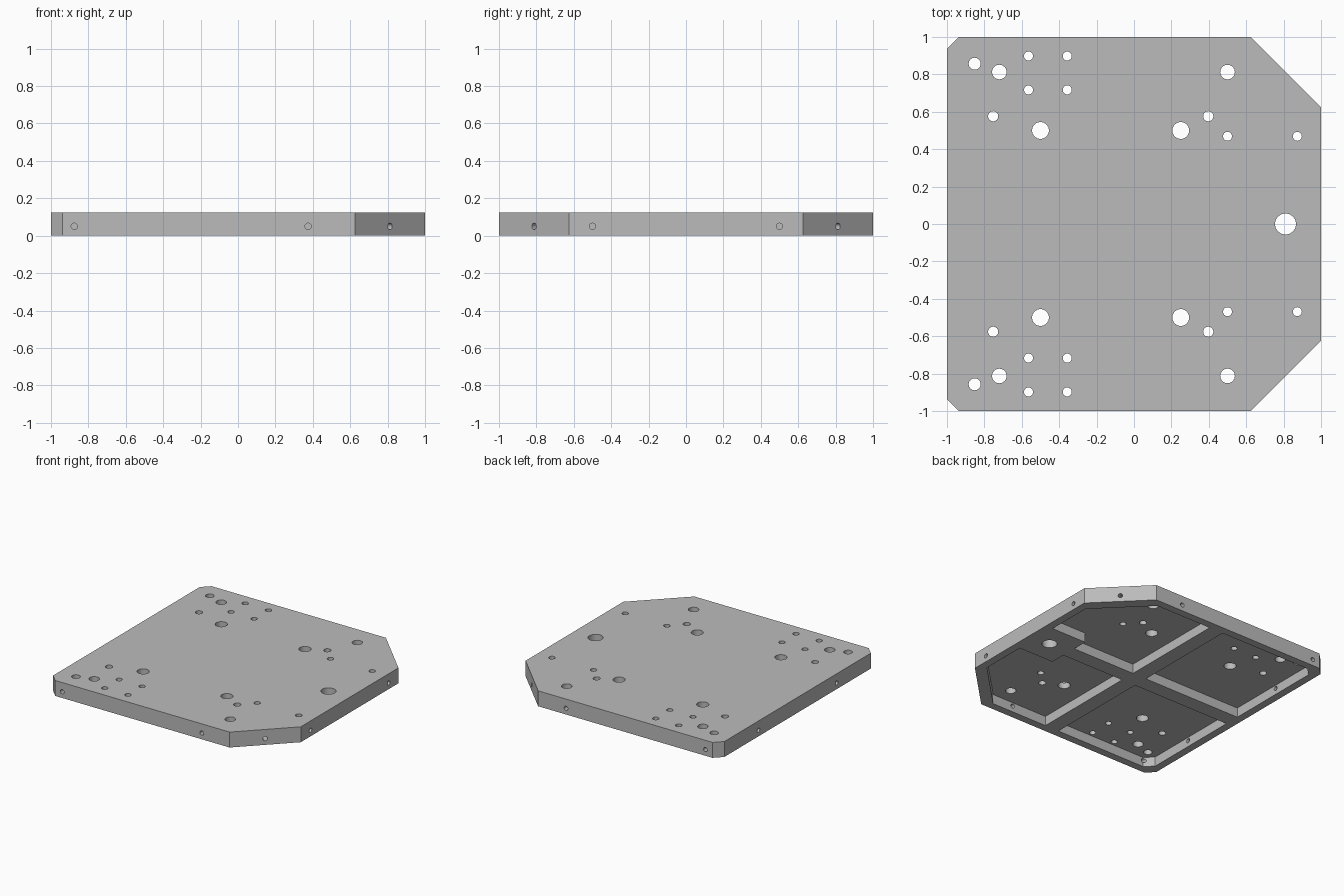
import bpy, bmesh
from math import radians
from mathutils import Vector, Matrix

if "Cube" in bpy.data.objects:
    bpy.data.objects.remove(bpy.data.objects["Cube"], do_unlink=True)

HEIGHT = 0.125      # full plate height
POCKET = 0.077      # depth of the underside pockets
RIM = 0.0625        # rim width and half the rib width
BIG, SMALL = 0.375, 0.0625   # corner chamfers


def prism(bm, outline, z0, z1):
    """Extrude a closed xy outline between two heights."""
    face = bm.faces.new([bm.verts.new((x, y, z0)) for x, y in outline])
    top = bmesh.ops.extrude_face_region(bm, geom=[face])["geom"]
    verts = [v for v in top if isinstance(v, bmesh.types.BMVert)]
    bmesh.ops.translate(bm, verts=verts, vec=(0, 0, z1 - z0))


def drill(bm, centre, axis, radius, length):
    """Add a cylinder along the given axis."""
    turn = Vector(axis).to_track_quat('Z', 'Y').to_matrix().to_4x4()
    bmesh.ops.create_cone(bm, cap_ends=True, segments=32, radius1=radius,
                          radius2=radius, depth=length,
                          matrix=Matrix.Translation(centre) @ turn)


def finish(bm, name):
    bmesh.ops.recalc_face_normals(bm, faces=bm.faces[:])
    mesh = bpy.data.meshes.new(name)
    bm.to_mesh(mesh)
    bm.free()
    obj = bpy.data.objects.new(name, mesh)
    bpy.context.collection.objects.link(obj)
    return obj


# Plate with two large and two small corner chamfers
half = [(1, 0), (1, 1 - BIG), (1 - BIG, 1), (SMALL - 1, 1), (-1, 1 - SMALL)]
bm = bmesh.new()
prism(bm, half[1:] + [(x, -y) for x, y in reversed(half[1:])], 0, HEIGHT)
plate = finish(bm, "base_plate")

# Pockets in the underside, leaving a rim, cross ribs and a block at the large hole
edge = 1 - RIM
block_x, block_y = 0.625, 0.1875
left_pocket = [(RIM, RIM), (block_x, RIM), (block_x, block_y), (edge, block_y),
               (edge, edge - BIG), (edge - BIG, edge), (RIM, edge)]
right_pocket = [(-RIM, RIM), (-RIM, edge), (SMALL - edge, edge),
                (-edge, edge - SMALL), (-edge, RIM)]
bm = bmesh.new()
for outline in (left_pocket, right_pocket):
    for side in (1, -1):
        prism(bm, [(x, side * y) for x, y in outline], -0.1, POCKET)
pockets = finish(bm, "pocket_cutter")

# Vertical holes, mirrored front to back, grouped by radius
holes = {
    0.024: [(-0.564, 0.898), (-0.357, 0.898), (-0.564, 0.717), (-0.357, 0.717),
            (0.5, 0.469), (0.873, 0.469)],
    0.027: [(-0.753, 0.576), (0.397, 0.576)],
    0.032: [(-0.852, 0.857)],
    0.039: [(-0.72, 0.8125), (0.5, 0.8125)],
    0.045: [(-0.5, 0.5), (0.25, 0.5)],
}
bm = bmesh.new()
for radius, spots in holes.items():
    for x, y in spots:
        for side in (1, -1):
            drill(bm, (x, side * y, HEIGHT / 2), (0, 0, 1), radius, 0.4)
drill(bm, (0.81, 0, HEIGHT / 2), (0, 0, 1), 0.056, 0.4)

# Small holes through the rim walls
for side in (1, -1):
    for x in (-0.875, 0.375):
        drill(bm, (x, side * 0.975, 0.05), (0, 1, 0), 0.017, 0.15)
    for end in (1, -1):
        drill(bm, (end * 0.975, side * 0.5, 0.05), (1, 0, 0), 0.017, 0.15)
    drill(bm, (0.79, side * 0.79, 0.05), (1, side, 0), 0.017, 0.18)
drills = finish(bm, "hole_cutter")

# Cut the plate and bake the result
for cutter in (pockets, drills):
    cutter.hide_render = True
    mod = plate.modifiers.new(cutter.name, 'BOOLEAN')
    mod.operation = 'DIFFERENCE'
    mod.solver = 'EXACT'
    mod.object = cutter
bpy.context.view_layer.update()
cut = plate.evaluated_get(bpy.context.evaluated_depsgraph_get())
mesh = bpy.data.meshes.new_from_object(cut)
plate.modifiers.clear()
plate.data = mesh
for cutter in (pockets, drills):
    bpy.data.objects.remove(cutter, do_unlink=True)

# Plain grey metal
grey = bpy.data.materials.new("grey_metal")
grey.use_nodes = True
colour = (0.5, 0.5, 0.5, 1)
grey.diffuse_color = colour
grey.node_tree.nodes["Principled BSDF"].inputs["Base Color"].default_value = colour
plate.data.materials.clear()
plate.data.materials.append(grey)

# Smooth hole walls, sharp edges elsewhere
bpy.ops.object.select_all(action='DESELECT')
plate.select_set(True)
bpy.context.view_layer.objects.active = plate
bpy.ops.object.shade_smooth_by_angle(angle=radians(30))
